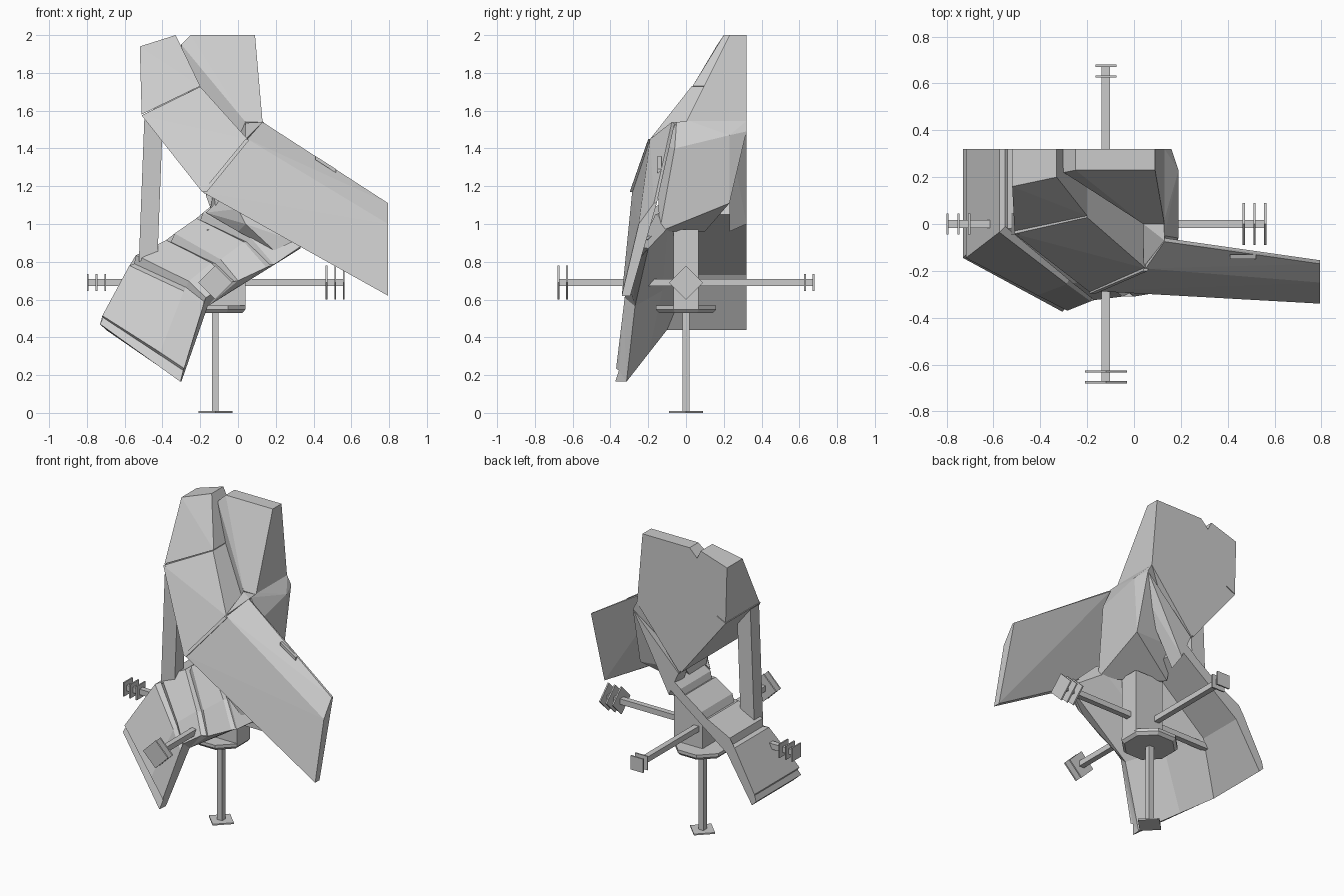
import bpy, bmesh, math
from mathutils import Vector

grey = bpy.data.materials.new("plain_grey")
grey.diffuse_color = (0.6, 0.6, 0.6, 1)
CX, CZ = -0.12, 0.69      # hub of the arms


def finish(name, bm):
    me = bpy.data.meshes.new(name)
    bm.to_mesh(me)
    bm.free()
    me.materials.append(grey)
    ob = bpy.data.objects.new(name, me)
    bpy.context.collection.objects.link(ob)
    return ob


def hull(name, pts):
    """Solid convex part around a handful of corner points."""
    bm = bmesh.new()
    for p in pts:
        bm.verts.new(p)
    res = bmesh.ops.convex_hull(bm, input=bm.verts[:])
    junk = {e for e in res["geom_interior"] + res["geom_unused"]
            if isinstance(e, bmesh.types.BMVert)}
    bmesh.ops.delete(bm, geom=list(junk), context='VERTS')
    bmesh.ops.dissolve_limit(bm, angle_limit=0.03, verts=bm.verts[:], edges=bm.edges[:])
    bmesh.ops.recalc_face_normals(bm, faces=bm.faces[:])
    return finish(name, bm)


def box(name, lo, hi):
    return hull(name, [(x, y, z) for x in (lo[0], hi[0])
                       for y in (lo[1], hi[1]) for z in (lo[2], hi[2])])


def extend(pts, y=0.32):
    """Front corners plus their copies on the flat back plane."""
    return pts + [(p[0], y, p[2]) for p in pts]


def arm(name, direction, length, plates, half, diamond):
    """Square boom from the hub with thin end plates."""
    d = Vector(direction)
    u = Vector((0, 0, 1)) if abs(d.z) < 0.5 else Vector((1, 0, 0))
    v = d.cross(u)
    hub = Vector((CX, 0, CZ))

    def slab(n, a, b, corners):
        hull(n, [hub + d * t + u * p + v * q for t in (a, b) for p, q in corners])

    def square(h):
        return [(h, h), (h, -h), (-h, h), (-h, -h)]
    slab(name + "_boom", 0, length, square(0.018))
    shape = [(half, 0), (-half, 0), (0, half), (0, -half)] if diamond else square(half)
    for i in range(plates):
        end = length - 0.046 * i
        slab(f"{name}_plate_{i + 1}", end - 0.009, end, shape)


# Booms with end plates
arm("right_arm", (1, 0, 0), 0.685, 3, 0.09, True)
arm("left_arm", (-1, 0, 0), 0.68, 3, 0.045, False)
arm("front_arm", (0, -1, 0), 0.68, 2, 0.09, True)
arm("back_arm", (0, 1, 0), 0.68, 2, 0.045, False)
arm("bottom_arm", (0, 0, -1), 0.69, 1, 0.09, True)

# Central core and octagonal collar
box("core", (-0.165, -0.065, 0.56), (0.04, 0.065, 0.97))
hull("collar", [(CX + r * math.cos(a), r * math.sin(a), z)
                for r, z in ((0.155, 0.53), (0.173, 0.548), (0.173, 0.568))
                for a in [math.pi / 8 + k * math.pi / 4 for k in range(8)]])

# Neck between the core and the head
hull("neck", [(0.19, 0.23, 1.47), (0.19, -0.06, 1.4), (0.13, -0.05, 1.54),
              (0.05, -0.16, 1.44), (0.17, 0.23, 1.11), (0.16, -0.14, 0.96),
              (-0.17, 0.1, 0.96), (-0.14, 0.2, 1.13), (-0.13, -0.06, 1.17),
              (0.13, 0.32, 1.545), (0.13, 0.02, 1.545), (0.16, 0.32, 1.49),
              (-0.1, -0.04, 0.96)])
hull("neck_back_strip", [(0.19, 0.23, 1.47), (0.16, 0.32, 1.49), (-0.17, 0.32, 1.16),
                         (-0.17, 0.23, 1.15), (-0.1, 0.23, 0.96), (-0.1, 0.32, 1.0)])

# Head: upper and lower plates of the left half
hull("head_upper_left", extend([(-0.52, 0.16, 1.94), (-0.33, 0.2, 2.0),
                                (-0.2, 0.035, 1.73), (-0.51, -0.03, 1.58)]))
hull("head_lower_left", extend([(-0.51, -0.042, 1.575), (-0.2, 0.028, 1.727),
                                (0.05, -0.19, 1.45), (-0.19, -0.29, 1.17)]))
# Head: tall block of the right half
hull("head_right", [(0.09, 0.23, 2.0), (-0.25, 0.23, 2.0), (0.09, 0.32, 2.0),
                    (-0.25, 0.32, 2.0), (-0.3, 0.32, 1.95), (-0.3, 0.22, 1.95),
                    (0.13, 0.0, 1.54), (0.04, 0.0, 1.54), (0.13, 0.32, 1.54),
                    (-0.18, 0.32, 1.16), (-0.1, 0.1, 1.25)])
hull("head_back", [(-0.3, 0.24, 1.95), (-0.3, 0.32, 1.95), (-0.45, 0.24, 1.6),
                   (-0.45, 0.32, 1.6), (0.0, 0.32, 1.6), (-0.15, 0.32, 1.25)])
hull("shoulder_ledge", [(0.04, 0.0, 1.535), (0.13, 0.0, 1.54), (0.13, -0.07, 1.54),
                        (0.04, -0.185, 1.45), (0.13, 0.0, 1.4), (0.04, 0.0, 1.3),
                        (0.1, -0.08, 1.4)])

# Swept wing with a folded upper edge
hull("wing", [(-0.19, -0.285, 1.17), (0.05, -0.19, 1.45), (0.13, -0.075, 1.54),
              (0.795, -0.17, 1.11), (0.795, -0.25, 1.0), (0.795, -0.34, 0.62),
              (-0.17, -0.25, 1.17), (0.13, -0.06, 1.53), (0.795, -0.155, 1.11),
              (0.795, -0.295, 0.62)])
hull("wing_cuff", [(-0.19, -0.297, 1.17), (0.04, -0.2, 1.45), (-0.165, -0.298, 1.17),
                   (0.06, -0.2, 1.445), (-0.19, -0.27, 1.17), (0.04, -0.17, 1.45),
                   (-0.165, -0.27, 1.17), (0.06, -0.17, 1.445)])
hull("wing_slat", [(x, y, z + dz) for x, z in ((0.41, 1.34), (0.52, 1.27))
                   for y in (-0.15, -0.13) for dz in (0, 0.02)])

# Pillar from the lower shell to the head
hull("pillar", [(x, y, z) for y in (-0.045, 0.045) for x, z in
                ((-0.495, 1.58), (-0.4, 1.5), (-0.525, 0.8), (-0.425, 0.85))])

# Top rib of the shell, tucked under the wing
hull("top_rib", [(-0.17, -0.01, 1.06), (-0.11, 0.0, 1.11), (-0.1, -0.06, 1.13),
                 (0.0, -0.2, 1.08), (0.04, -0.24, 1.0), (0.3, -0.245, 0.91),
                 (0.19, -0.24, 0.86), (0.0, -0.16, 0.96), (0.3, -0.2, 0.92)])


# Lower shell: each station is (top corner, lower corner, fold position, fold bulge)
def shell(name, outer, inner):
    bm = bmesh.new()

    def grid(stations):
        rows = []
        for s, t, fold, bulge in stations:
            s, t = Vector(s), Vector(t)
            m = s.lerp(t, fold) + Vector((bulge, -bulge, bulge))
            rows.append([bm.verts.new(p) for p in ((s.x, 0.32, s.z), s, m, t)])
        for a, b in zip(rows, rows[1:]):
            for j in range(3):
                bm.faces.new((a[j], a[j + 1], b[j + 1], b[j]))
        return rows
    o, i = grid(outer), grid(inner)
    for k in (0, -1):                       # end rims
        for j in range(3):
            bm.faces.new((o[k][j], o[k][j + 1], i[k][j + 1], i[k][j]))
    for j in (0, 3):                        # long rims
        bm.faces.new([r[j] for r in o] + [r[j] for r in reversed(i)])
    bmesh.ops.triangulate(bm, faces=[f for f in bm.faces if len(f.verts) > 4])
    bmesh.ops.recalc_face_normals(bm, faces=bm.faces[:])
    finish(name, bm)


shell("armoured_shell", [
    ((-0.73, -0.145, 0.47), (-0.305, -0.375, 0.165), 0.7, 0.0),
    ((-0.715, -0.13, 0.505), (-0.29, -0.355, 0.225), 0.7, 0.0),
    ((-0.718, -0.145, 0.515), (-0.285, -0.37, 0.235), 0.7, 0.002),
    ((-0.575, -0.035, 0.78), (-0.185, -0.33, 0.565), 0.7, 0.015),
    ((-0.55, -0.01, 0.79), (-0.18, -0.31, 0.59), 0.7, 0.015),
    ((-0.54, -0.02, 0.835), (-0.17, -0.325, 0.61), 0.7, 0.02),
    ((-0.38, 0.0, 0.915), (-0.05, -0.31, 0.69), 0.65, 0.025),
    ((-0.355, 0.01, 0.905), (-0.02, -0.295, 0.695), 0.65, 0.02),
    ((-0.335, 0.0, 0.95), (0.0, -0.31, 0.70), 0.65, 0.025),
    ((-0.22, 0.01, 1.03), (0.15, -0.285, 0.77), 0.6, 0.03),
    ((-0.2, 0.02, 1.02), (0.17, -0.27, 0.785), 0.6, 0.025),
    ((-0.185, 0.01, 1.06), (0.19, -0.28, 0.785), 0.6, 0.03),
    ((-0.11, 0.02, 1.12), (0.33, -0.245, 0.88), 0.5, 0.05)], [
    ((-0.7, -0.1, 0.44), (-0.3, -0.315, 0.165), 0.45, 0.0),
    ((-0.52, 0.02, 0.73), (-0.16, -0.27, 0.565), 0.5, 0.0),
    ((-0.09, 0.05, 1.05), (0.33, -0.2, 0.87), 0.5, 0.02)])
